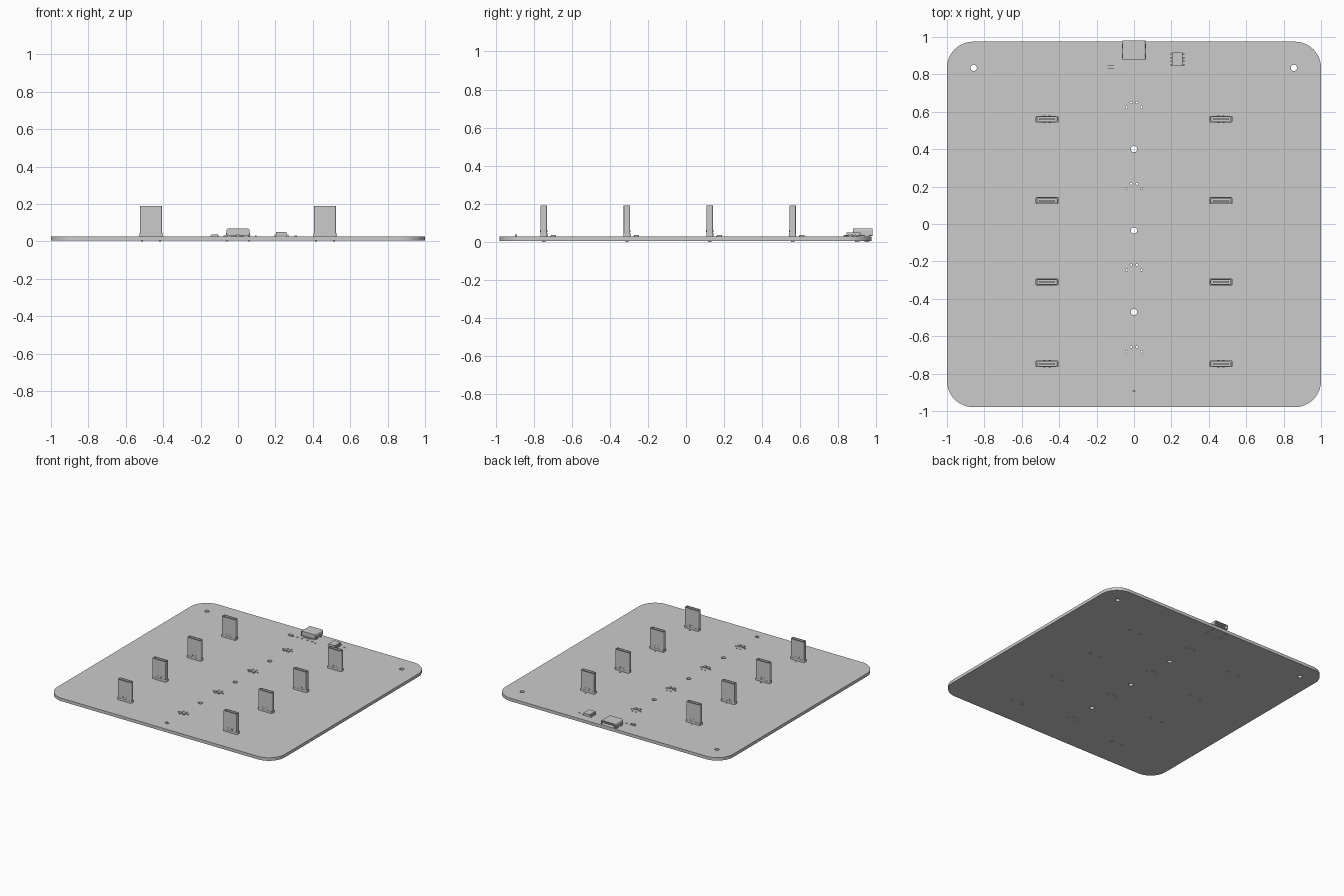
import bpy
import math

cube = bpy.data.objects.get("Cube")
if cube:
    bpy.data.objects.remove(cube, do_unlink=True)

grey = bpy.data.materials.new("plain grey")
grey.use_nodes = True
COLOUR = (0.6, 0.6, 0.6, 1)
grey.diffuse_color = COLOUR
grey.node_tree.nodes["Principled BSDF"].inputs["Base Color"].default_value = COLOUR

BOTTOM, TOP = 0.004, 0.028


def rounded(cx, cy, w, d, r, steps=6):
    """Outline of a rounded rectangle."""
    pts = []
    for i, (sx, sy) in enumerate([(1, 1), (-1, 1), (-1, -1), (1, -1)]):
        for s in range(steps + 1):
            a = math.pi / 2 * (i + s / steps)
            pts.append((cx + sx * (w / 2 - r) + r * math.cos(a),
                        cy + sy * (d / 2 - r) + r * math.sin(a)))
    return pts


def circle(cx, cy, r, n=20):
    return [(cx + r * math.cos(math.tau * i / n), cy + r * math.sin(math.tau * i / n))
            for i in range(n)]


def plate(name, loops, z0, z1):
    """Solid made from an outline and its holes, standing from z0 to z1."""
    curve = bpy.data.curves.new(name, "CURVE")
    curve.dimensions = "2D"
    curve.fill_mode = "BOTH"
    curve.extrude = (z1 - z0) / 2
    for loop in loops:
        spline = curve.splines.new("POLY")
        spline.points.add(len(loop) - 1)
        for point, (x, y) in zip(spline.points, loop):
            point.co = (x, y, 0, 1)
        spline.use_cyclic_u = True
    temp = bpy.data.objects.new(name, curve)
    bpy.context.collection.objects.link(temp)
    bpy.context.view_layer.update()
    mesh = bpy.data.meshes.new_from_object(
        temp.evaluated_get(bpy.context.evaluated_depsgraph_get()))
    bpy.data.objects.remove(temp, do_unlink=True)
    mesh.materials.clear()
    mesh.materials.append(grey)
    mesh.polygons.foreach_set("material_index", [0] * len(mesh.polygons))
    for poly in mesh.polygons:
        poly.use_smooth = False
    obj = bpy.data.objects.new(name, mesh)
    obj.location.z = (z0 + z1) / 2
    bpy.context.collection.objects.link(obj)
    return obj


def box(name, x, y, w, d, z0, z1):
    bpy.ops.mesh.primitive_cube_add(size=1, location=(x, y, (z0 + z1) / 2))
    obj = bpy.context.object
    obj.name = name
    obj.scale = (w, d, z1 - z0)
    obj.data.materials.append(grey)
    return obj


ROWS = [0.56, 0.125, -0.31, -0.747]

# Circuit board with mounting holes and small locating holes
holes = [circle(x, 0.835, 0.017) for x in (-0.857, 0.855)]
holes += [circle(0, y, 0.017) for y in (0.4, -0.035, -0.47)]
for y in ROWS:
    for side in (-1, 1):
        holes.append(circle(side * 0.015, y + 0.09, 0.006, 10))
        holes.append(circle(side * 0.04, y + 0.064, 0.006, 10))
plate("circuit_board", [rounded(0, -0.002, 2, 1.954, 0.14, 12)] + holes, BOTTOM, TOP)

# Upright plug connectors in two columns
for y in ROWS:
    for x in (-0.465, 0.465):
        plate("connector_shell", [rounded(x, y, 0.119, 0.034, 0.008, 4),
                                  rounded(x, y, 0.104, 0.022, 0.006, 4)], TOP, 0.19)
        plate("connector_base", [rounded(x, y, 0.124, 0.037, 0.008, 4)], TOP, 0.045)
        box("connector_tongue", x, y, 0.085, 0.008, TOP, 0.18)
        for side in (-1, 1):
            box("connector_leg", x + side * 0.048, y, 0.012, 0.018, 0, TOP)
            for face in (-1, 1):
                box("connector_latch", x + side * 0.014, y + face * 0.017,
                    0.012, 0.004, 0.052, 0.062)
        box("connector_capacitor", x, y + 0.036, 0.008, 0.005, TOP, 0.031)

    # Pair of small parts on the centre line beside each row
    for side in (-1, 1):
        box("centre_component", side * 0.017, y + 0.05, 0.018, 0.026, TOP, 0.036)

# Power socket on the back edge, opening backwards
socket = plate("power_socket", [rounded(0, 0, 0.122, 0.04, 0.010, 4),
                                rounded(0, 0, 0.108, 0.029, 0.007, 4)], 0, 0.104)
socket.rotation_euler.x = math.pi / 2
socket.location = (0, 0.928, 0.05)
box("socket_back", 0, 0.886, 0.112, 0.012, 0.031, 0.069)
box("socket_tongue", 0, 0.925, 0.08, 0.08, 0.046, 0.054)
for side in (-1, 1):
    for y in (0.9, 0.95):
        box("socket_foot", side * 0.06, y, 0.01, 0.024, 0.0, 0.045)
for i in range(5):
    box("socket_contact", (i - 2) * 0.014, 0.874, 0.006, 0.014, TOP, 0.032)

# Control chip with legs down both sides
box("chip_body", 0.232, 0.88, 0.056, 0.072, 0.031, 0.05)
for i in range(4):
    for side in (-1, 1):
        lx, ly = 0.232 + side * 0.032, 0.88 + (i - 1.5) * 0.019
        box("chip_leg", lx, ly, 0.010, 0.007, TOP, 0.038)

# Small parts near the socket and on the front edge
box("diode_body", -0.124, 0.841, 0.034, 0.02, TOP, 0.037)
box("diode_ends", -0.124, 0.841, 0.046, 0.012, TOP, 0.032)
for x in (-0.07, -0.03, 0.02, 0.06):
    box("small_resistor", x, 0.845, 0.014, 0.008, TOP, 0.032)
box("small_resistor", 0.095, 0.832, 0.006, 0.01, TOP, 0.032)
box("small_resistor", 0.308, 0.895, 0.014, 0.006, TOP, 0.032)
box("indicator_light", 0, -0.893, 0.014, 0.012, TOP, 0.038)
for side in (-1, 1):
    box("indicator_pad", side * 0.01, -0.893, 0.007, 0.012, TOP, 0.032)
